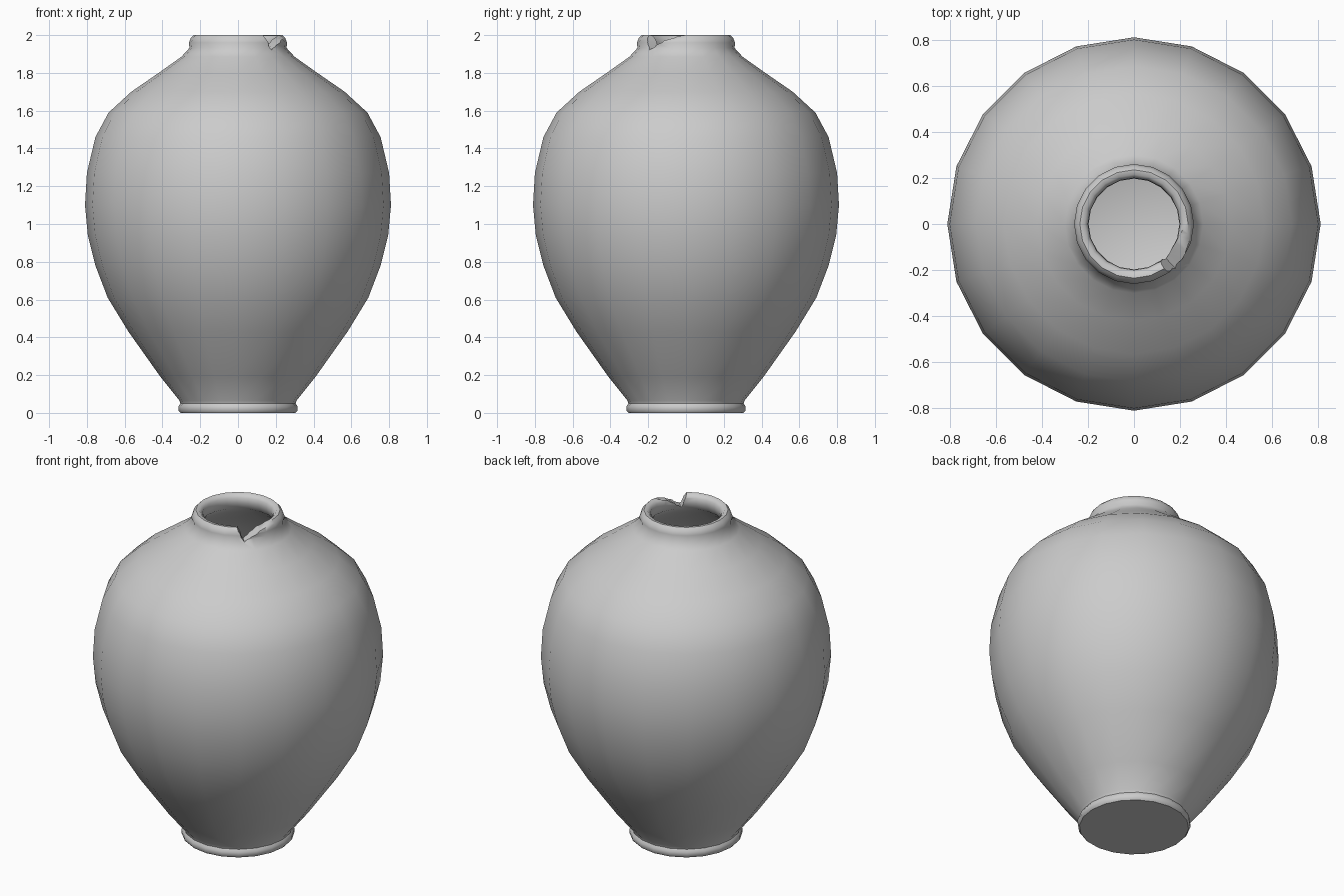
import bpy, bmesh
from math import cos, sin, tau, radians

if "Cube" in bpy.data.objects:
    bpy.data.objects.remove(bpy.data.objects["Cube"])

SIDES = 20


def make_object(name, bm):
    bmesh.ops.recalc_face_normals(bm, faces=bm.faces)
    mesh = bpy.data.meshes.new(name)
    bm.to_mesh(mesh)
    bm.free()
    obj = bpy.data.objects.new(name, mesh)
    bpy.context.collection.objects.link(obj)
    return obj


def lathe(name, profile):
    """Revolve an open profile; both ends are closed with flat discs."""
    bm = bmesh.new()
    rings = [[bm.verts.new((r * cos(tau * i / SIDES), r * sin(tau * i / SIDES), z))
              for i in range(SIDES)] for r, z in profile]
    for a, b in zip(rings, rings[1:]):
        for i in range(SIDES):
            j = (i + 1) % SIDES
            bm.faces.new((a[i], a[j], b[j], b[i]))
    bm.faces.new(rings[0])
    bm.faces.new(rings[-1])
    return make_object(name, bm)


# Outer wall, from foot to rim
outer = [(0.305, 0.0), (0.315, 0.012), (0.315, 0.035), (0.305, 0.05), (0.31, 0.065),
         (0.41, 0.19), (0.58, 0.43), (0.69, 0.61), (0.755, 0.78), (0.795, 0.94),
         (0.81, 1.10), (0.80, 1.27), (0.755, 1.46), (0.685, 1.59), (0.565, 1.70),
         (0.42, 1.80), (0.30, 1.885), (0.257, 1.932), (0.26, 1.96), (0.25, 1.985),
         (0.235, 2.0)]
# Inner wall, from rim down to the floor
inner = [(0.215, 1.998), (0.2, 1.98), (0.197, 1.95), (0.21, 1.91), (0.27, 1.86),
         (0.40, 1.765), (0.54, 1.67), (0.65, 1.565), (0.72, 1.445), (0.76, 1.26),
         (0.77, 1.10), (0.755, 0.95), (0.715, 0.79), (0.65, 0.63), (0.54, 0.45),
         (0.38, 0.22), (0.27, 0.09), (0.2, 0.06)]
vase = lathe("vase", outer + inner)

# Chip in the rim: a curved cutter following the lip (angle, depth)
chip = [(4, 2.003), (-15, 1.985), (-30, 1.96), (-40, 1.937), (-47, 1.92),
        (-52, 1.965), (-56, 2.003)]
bm = bmesh.new()
sections = []
for deg, z in chip:
    c, s = cos(radians(deg)), sin(radians(deg))
    sections.append([bm.verts.new((r * c, r * s, h))
                     for r, h in ((0.12, z), (0.36, z), (0.36, 2.1), (0.12, 2.1))])
for a, b in zip(sections, sections[1:]):
    for i in range(4):
        j = (i + 1) % 4
        bm.faces.new((a[i], a[j], b[j], b[i]))
bm.faces.new(sections[0])
bm.faces.new(sections[-1])
cutter = make_object("chip_cutter", bm)
cutter.hide_render = True

# Cut the chip, then shade smooth
mod = vase.modifiers.new("chip", 'BOOLEAN')
mod.operation = 'DIFFERENCE'
mod.solver = 'EXACT'
mod.object = cutter
bpy.context.view_layer.objects.active = vase
vase.select_set(True)
bpy.ops.object.modifier_apply(modifier=mod.name)
bpy.data.objects.remove(cutter)
bpy.ops.object.shade_smooth_by_angle(angle=radians(50))
